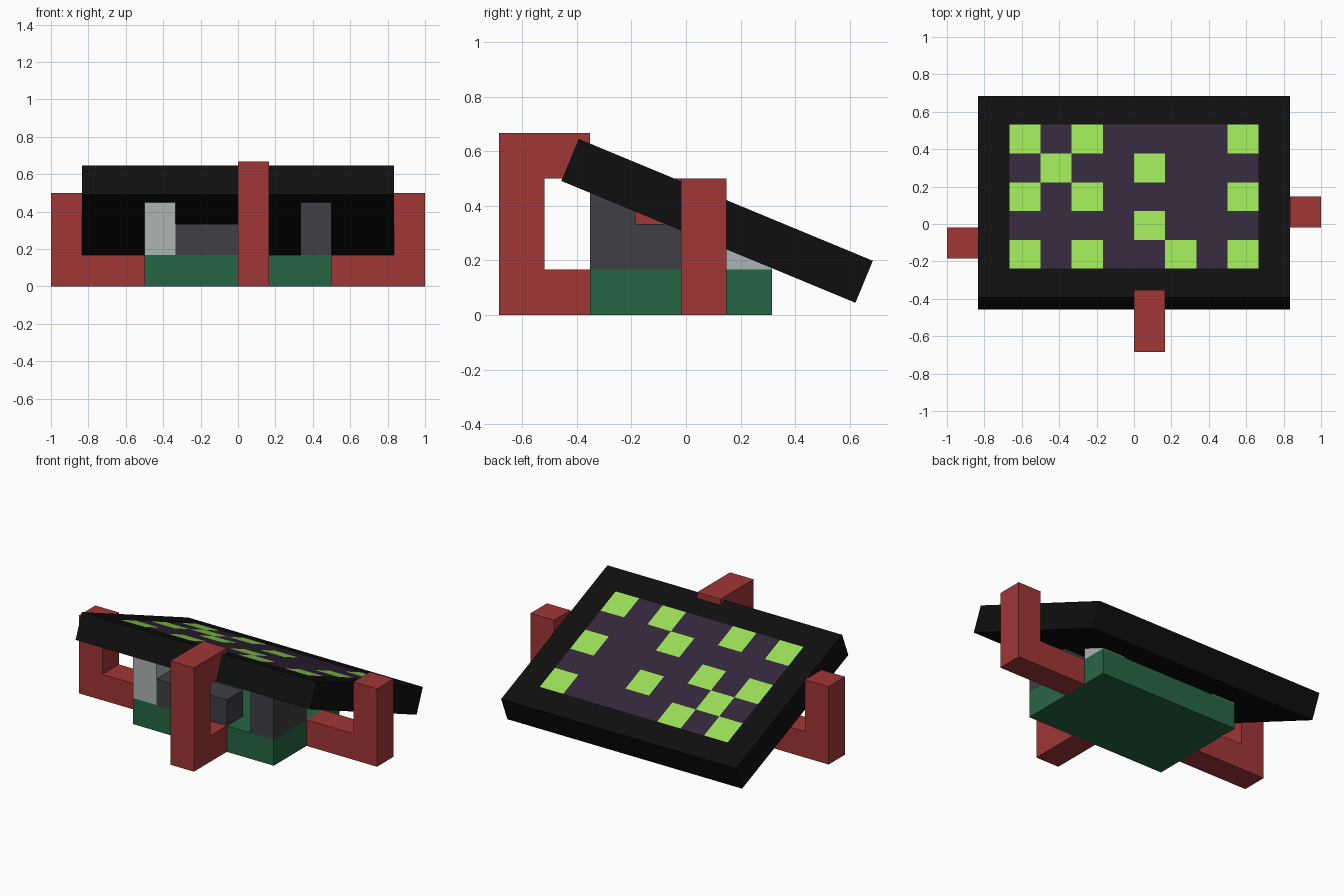
import bpy, bmesh, math
from mathutils import Vector

if "Cube" in bpy.data.objects:
    bpy.data.objects.remove(bpy.data.objects["Cube"], do_unlink=True)

U = 1 / 6          # block size
Y0 = -0.685        # front limit


def material(name, rgb):
    lin = [((c / 255 + 0.055) / 1.055) ** 2.4 if c > 10 else c / 255 / 12.92 for c in rgb]
    m = bpy.data.materials.new(name)
    m.use_nodes = True
    m.diffuse_color = (*lin, 1)
    m.node_tree.nodes["Principled BSDF"].inputs["Base Color"].default_value = (*lin, 1)
    return m


red = material("red", (160, 54, 54))
green = material("dark green", (38, 102, 68))
lime = material("lime", (153, 222, 86))
purple = material("dark purple", (50, 39, 59))
black = material("black", (15, 15, 15))
dark = material("dark grey", (63, 62, 69))
light = material("light grey", (174, 179, 181))


def finish(name, bm, mats):
    bmesh.ops.recalc_face_normals(bm, faces=bm.faces)
    mesh = bpy.data.meshes.new(name)
    bm.to_mesh(mesh)
    bm.free()
    for m in mats:
        mesh.materials.append(m)
    obj = bpy.data.objects.new(name, mesh)
    bpy.context.collection.objects.link(obj)
    return obj


def prism(name, points, push, mat):
    """Extrude a flat outline along a vector; all in block units."""
    bm = bmesh.new()
    place = lambda p: (p[0] * U, Y0 + p[1] * U, p[2] * U)
    face = bm.faces.new([bm.verts.new(place(p)) for p in points])
    out = bmesh.ops.extrude_face_region(bm, geom=[face])["geom"]
    verts = [v for v in out if isinstance(v, bmesh.types.BMVert)]
    bmesh.ops.translate(bm, verts=verts, vec=Vector(push) * U)
    return finish(name, bm, [mat])


def block(name, x, y, z, mat):
    outline = [(x[0], y[0], z[0]), (x[1], y[0], z[0]), (x[1], y[1], z[0]), (x[0], y[1], z[0])]
    return prism(name, outline, (0, 0, z[1] - z[0]), mat)


# Base and the blocks standing on it
block("base", (-3, 3), (2, 6), (0, 1), green)
block("front_right_post", (-3, -2), (2, 3), (1, 3), light)
block("front_bar", (-2, 1), (2, 3), (1, 2), dark)
prism("front_left_post",
      [(2, 2, 1), (2, 4, 1), (2, 4, 2), (2, 3, 2), (2, 3, 3), (2, 2, 3)], (1, 0, 0), dark)
for side, x in (("left", (2, 3)), ("right", (-3, -2))):
    block("back_" + side + "_post", x, (5, 6), (1, 2), light)

# Bracket arms: a hooked one in front, an upright one on each side
prism("front_arm", [(0, 2, 0), (0, 2, 1), (0, 1, 1), (0, 1, 3), (0, 2, 3),
                    (0, 2, 4), (0, 0, 4), (0, 0, 0)], (1, 0, 0), red)
for side, s, y in (("left", 1, 4), ("right", -1, 3)):
    outline = [(3, 0), (6, 0), (6, 3), (5, 3), (5, 1), (3, 1)]
    prism(side + "_arm", [(s * x, y, z) for x, z in outline], (0, 1, 0), red)

# Tilted panel, cut into cells; screen cells coloured on the top face
PATTERN = ["#.#....#",
           ".#..#...",
           "#.#....#",
           "....#...",
           "#.#..#.#"]
bm = bmesh.new()
bmesh.ops.create_cube(bm, size=1)
bmesh.ops.scale(bm, verts=bm.verts, vec=(10 * U, 7 * U, U))
for axis, count in ((Vector((1, 0, 0)), 8), (Vector((0, 1, 0)), 5)):
    for i in range(count + 1):
        bmesh.ops.bisect_plane(bm, geom=bm.verts[:] + bm.edges[:] + bm.faces[:],
                               plane_co=axis * (i - count / 2) * U, plane_no=axis)
bm.normal_update()
for f in bm.faces:
    c = f.calc_center_median()
    col, row = math.floor(c.x / U + 4), math.floor(2.5 - c.y / U)
    if f.normal.z > 0.9 and 0 <= col < 8 and 0 <= row < 5:
        f.material_index = 2 if PATTERN[row][col] == "#" else 1
panel = finish("screen_panel", bm, [black, purple, lime])
panel.location = (0, 0.114, 0.345)
panel.rotation_euler.x = math.radians(-22.5)
